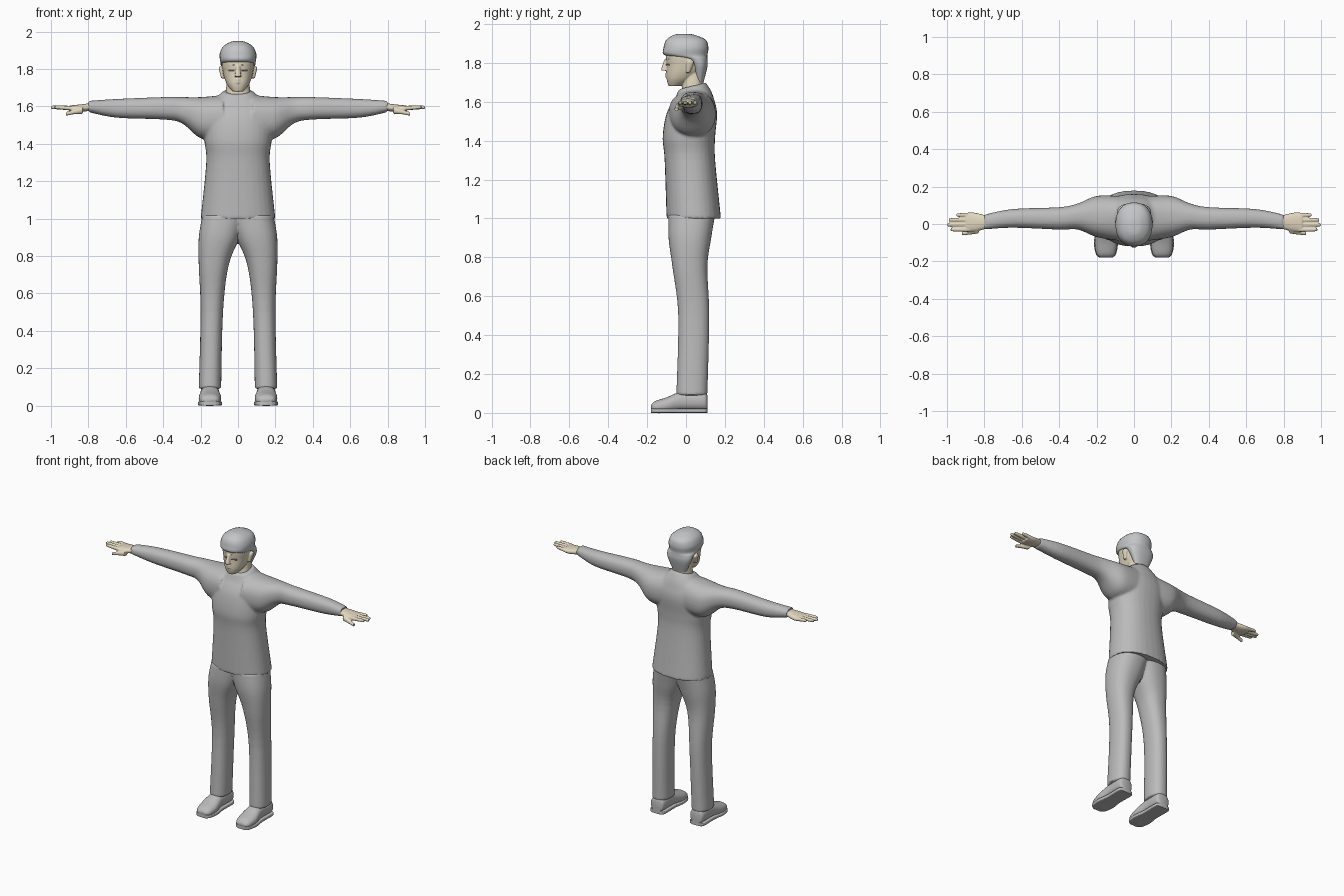
import bpy
import bmesh
import math

default_cube = bpy.data.objects.get("Cube")
if default_cube:
    bpy.data.objects.remove(default_cube, do_unlink=True)


def material(name, red, green, blue):
    mat = bpy.data.materials.new(name)
    mat.use_nodes = True
    mat.diffuse_color = (red, green, blue, 1)
    shader = mat.node_tree.nodes["Principled BSDF"]
    shader.inputs["Base Color"].default_value = (red, green, blue, 1)
    shader.inputs["Roughness"].default_value = 0.8
    return mat


CLOTH = material("grey cloth", 0.5, 0.5, 0.5)
HAIR = material("light grey hair", 0.55, 0.56, 0.57)
SKIN = material("pale skin", 0.76, 0.68, 0.52)
EYE = material("eye grey", 0.25, 0.24, 0.22)

BOTH = (1, -1)
MIDDLE = (1,)


def spline(p, q, r, s, t):
    """Smooth blend from q to r."""
    return q + t / 2 * (r - p + t * (2 * p - 5 * q + 4 * r - s + t * (3 * (q - r) + s - p)))


def resample(rows, steps=5):
    """Fill in smooth sections between the given ones."""
    rows = [row if len(row) == 5 else (*row, row[-1]) for row in rows]
    last = len(rows) - 1
    result = []
    for i in range(last):
        near = [rows[max(0, min(last, i + k))] for k in (-1, 0, 1, 2)]
        result += [[spline(*v, step / steps) for v in zip(*near)] for step in range(steps)]
    return result + [rows[-1]]


def loft(bm, axis, rows, sides=MIDDLE, power=2.3, count=32):
    """Skin sections of station, centre and radius; a second radius flattens one."""
    for side in sides:
        rings = []
        for station, centre_a, centre_b, radius_a, radius_b in resample(rows):
            ring = []
            for k in range(count):
                angle = math.tau * k / count
                c, s = math.cos(angle), math.sin(angle)
                a = centre_a + radius_a * math.copysign(abs(c) ** (2 / power), c)
                b = centre_b + radius_b * math.copysign(abs(s) ** (2 / power), s)
                x, y, z = {"x": (station, a, b), "y": (a, station, b), "z": (a, b, station)}[axis]
                ring.append(bm.verts.new((x * side, y, z)))
            rings.append(ring)
        for low, high in zip(rings, rings[1:]):
            for k in range(count):
                j = (k + 1) % count
                bm.faces.new((low[k], low[j], high[j], high[k]))
        bm.faces.new(rings[0])
        bm.faces.new(rings[-1])


def part(name, mat, lofts, voxel=0, shape=None):
    """Build one object from lofts, optionally fused into one skin."""
    bm = bmesh.new()
    for args in lofts:
        loft(bm, *args)
    if shape:
        for v in bm.verts:
            shape(v.co)
    bmesh.ops.recalc_face_normals(bm, faces=bm.faces)
    mesh = bpy.data.meshes.new(name)
    bm.to_mesh(mesh)
    bm.free()
    obj = bpy.data.objects.new(name, mesh)
    bpy.context.collection.objects.link(obj)
    if voxel:
        fuse = obj.modifiers.new("fuse", "REMESH")
        fuse.mode = "VOXEL"
        fuse.voxel_size = voxel
        soften = obj.modifiers.new("soften", "SMOOTH")
        soften.iterations = 4
        graph = bpy.context.evaluated_depsgraph_get()
        baked = bpy.data.meshes.new_from_object(obj.evaluated_get(graph))
        obj.modifiers.clear()
        obj.data = baked
    obj.data.materials.clear()
    obj.data.materials.append(mat)
    bpy.ops.object.select_all(action="DESELECT")
    obj.select_set(True)
    bpy.context.view_layer.objects.active = obj
    bpy.ops.object.shade_smooth_by_angle(angle=math.radians(40))


# Sweater: body and sleeves fused, neckline lower at the front
body = [(1, 0, .04, .2, .14), (1.3, 0, .02, .17, .13), (1.42, 0, .015, .18, .135),
        (1.54, 0, .03, .18, .13), (1.62, 0, .04, .14, .1), (1.68, 0, .03, .08, .07)]
sleeve = [(.08, .03, 1.54, .12), (.2, .04, 1.54, .11), (.3, .04, 1.58, .07),
          (.4, .03, 1.59, .06), (.65, .03, 1.59, .05), (.8, .01, 1.6, .04, .03)]


def slope_neckline(co):
    if co.z > 1.6:
        fade = max(0, 1 - abs(co.x) / 0.16)
        co.z += (co.y - 0.03) * 4 * fade * (co.z - 1.6)


part("sweater", CLOTH, [("z", body), ("x", sleeve, BOTH)], 0.008, slope_neckline)

# Trousers: two legs that merge at the hips
leg = [(1.02, .07, .03, .12), (.9, .1, .02, .11), (.75, .13, .02, .08, .09),
       (.5, .14, .04, .06, .08), (.09, .15, .03, .06, .08)]
part("trousers", CLOTH, [("z", leg, BOTH)], 0.008)

# Shoes: rounded uppers on flat soles that follow the same outline
upper = [(-.18, .15, .03, .03, .01), (-.16, .15, .03, .05, .03), (-.1, .15, .04, .06, .04),
         (-.02, .15, .06, .05), (.09, .15, .06, .05), (.11, .15, .05, .03, .04)]
sole_height = 0.012
sole = [(y, x, sole_height, width + 0.004, sole_height) for y, x, *_, width, _ in
        resample(upper)]
part("shoe_uppers", CLOTH, [("y", upper, BOTH)])
part("shoe_soles", CLOTH, [("y", sole, BOTH, 6)])

# Hands: palm, thumb and four fingers
palm = [(.77, .01, 1.6, .03, .02), (.85, .01, 1.59, .05, .02), (.9, .01, 1.59, .05, .015)]
thumb = [(.83, -.03, 1.58, .02), (.88, -.045, 1.57, .012), (.92, -.05, 1.56, .01)]
hand = [("x", palm, BOTH), ("x", thumb, BOTH)]
for i, tip in enumerate((.98, 1, .99, .95)):
    y = -0.03 + 0.026 * i
    finger = [(.88, y, 1.59, .012), (tip - .02, y, 1.595, .01), (tip, y, 1.595, .007)]
    hand.append(("x", finger, BOTH))
part("hands", SKIN, hand, 0.004)

# Head: neck, skull, nose, lips and ears fused
neck = [(1.6, 0, .03, .07, .06), (1.75, 0, .04, .06, .05)]
skull = [(1.68, 0, -.06, .03), (1.72, 0, -.03, .06, .07), (1.78, 0, 0, .08, .1),
         (1.86, 0, 0, .085, .1), (1.93, 0, 0, .04, .05)]
nose = [(1.76, 0, -.11, .018), (1.78, 0, -.11, .014), (1.82, 0, -.1, .01)]
ear = [(1.75, .08, .01, .01), (1.8, .09, .02, .012, .02), (1.815, .09, .02, .01)]
head = [("z", neck), ("z", skull), ("z", nose), ("z", ear, BOTH)]
for z in (1.73, 1.744):
    head.append(("x", [(0, -.1, z, .007), (.022, -.092, z, .005)], BOTH))
part("head", SKIN, head, 0.004)

# Short hair: full crown with a fringe, cut behind the ears to the nape
hair = [(1.7, 0, .07, .05, .02), (1.78, 0, .07, .085, .04), (1.82, 0, .05, .092, .06),
        (1.84, 0, 0, .095, .11), (1.88, 0, 0, .098, .115), (1.92, 0, 0, .08, .1),
        (1.945, 0, -.01, .04, .05), (1.95, 0, -.01, .01)]
part("hair", HAIR, [("z", hair)])

# Thin eyebrows and eyes lying on the face
for name, mat, z in (("eyebrows", HAIR, 1.82), ("eyes", EYE, 1.79)):
    strip = [(.02, -.1, z, .004), (.05, -.085, z, .004)]
    part(name, mat, [("x", strip, BOTH)])
